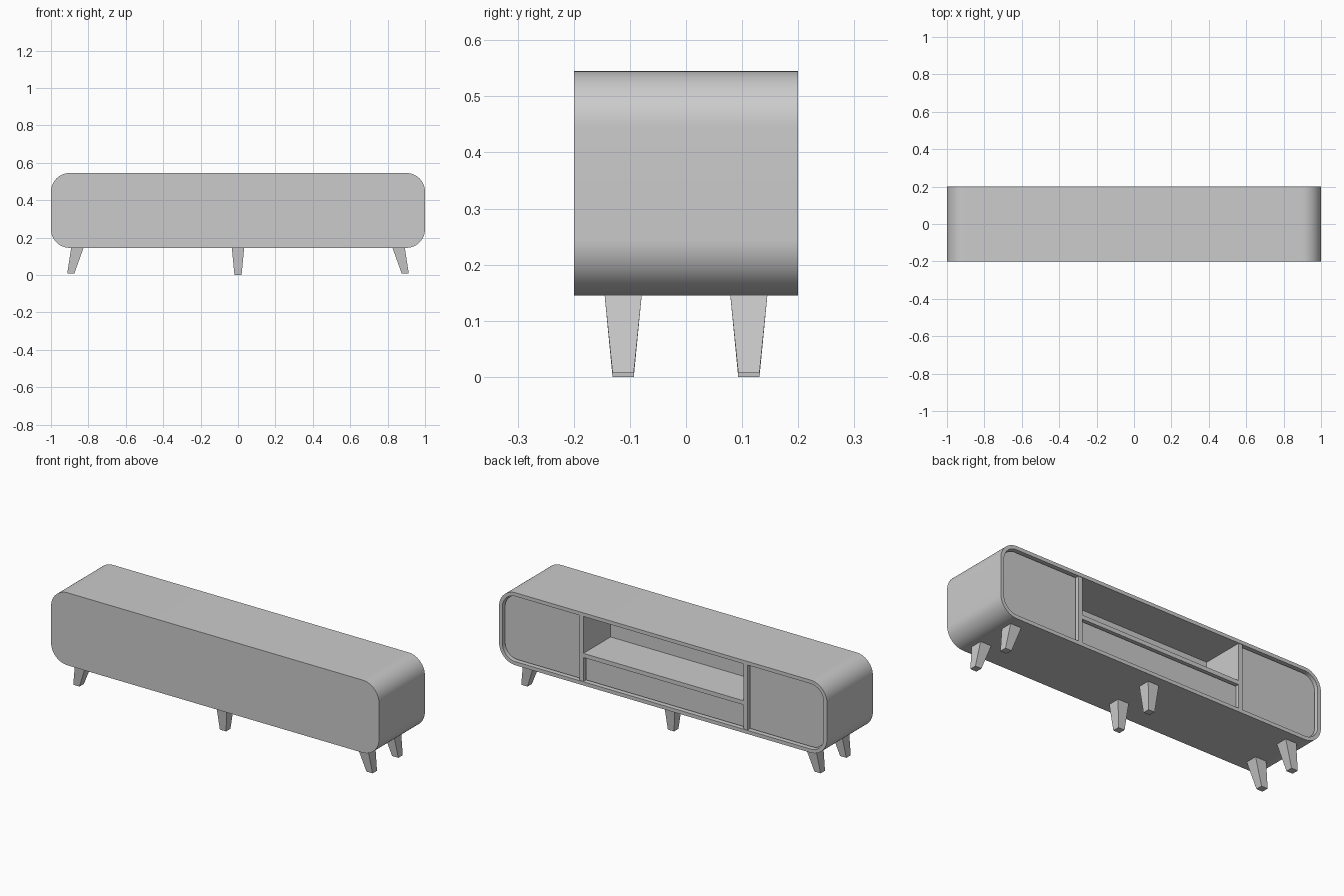
import bpy, bmesh, math

if "Cube" in bpy.data.objects:
    bpy.data.objects.remove(bpy.data.objects["Cube"])

Z0, Z1 = 0.145, 0.545      # cabinet bottom and top
WALL, GAP, R = 0.02, 0.005, 0.1


def rounded(x0, x1, z0, z1, rl, rr, n=14):
    """Rectangle outline in XZ with radius rl on the left and rr on the right corners."""
    pts = []
    corners = [(x1, z1, -1, -1, rr, 0), (x0, z1, 1, -1, rl, 90),
               (x0, z0, 1, 1, rl, 180), (x1, z0, -1, 1, rr, 270)]
    for x, z, sx, sz, r, start in corners:
        steps = n if r else 0
        for i in range(steps + 1):
            a = math.radians(start + (90 * i / steps if steps else 0))
            pts.append((x + sx * r + r * math.cos(a), z + sz * r + r * math.sin(a)))
    return pts


def loft(name, sections, smooth=True):
    """Join matching vertex loops in order and cap both ends."""
    bm = bmesh.new()
    rings = [[bm.verts.new(p) for p in s] for s in sections]
    n = len(rings[0])
    for a, b in zip(rings, rings[1:]):
        for i in range(n):
            j = (i + 1) % n
            bm.faces.new((a[i], a[j], b[j], b[i]))
    bm.faces.new(rings[0])
    bm.faces.new(rings[-1])
    bmesh.ops.recalc_face_normals(bm, faces=bm.faces)
    me = bpy.data.meshes.new(name)
    bm.to_mesh(me)
    bm.free()
    ob = bpy.data.objects.new(name, me)
    bpy.context.collection.objects.link(ob)
    if smooth:
        bpy.ops.object.select_all(action='DESELECT')
        ob.select_set(True)
        bpy.context.view_layer.objects.active = ob
        bpy.ops.object.shade_smooth_by_angle(angle=math.radians(30))
    return ob


def at_y(outline, y):
    return [(x, y, z) for x, z in outline]


def slab(name, x0, x1, z0, z1, y0, y1, rl=0, rr=0):
    o = rounded(x0, x1, z0, z1, rl, rr)
    return loft(name, [at_y(o, y0), at_y(o, y1)], smooth=bool(rl or rr))


# Cabinet: rounded shell, closed at -y and hollowed from +y
outer = rounded(-1, 1, Z0, Z1, R, R)
inner = rounded(-1 + WALL, 1 - WALL, Z0 + WALL, Z1 - WALL, R - WALL, R - WALL)
loft("cabinet_shell", [at_y(outer, -0.2), at_y(outer, 0.2),
                       at_y(inner, 0.2), at_y(inner, -0.04)])

# Dividers and doors at both ends
DI, DO = 0.488, 0.513
e = WALL + GAP
for side, s in (("left", -1), ("right", 1)):
    a, b = sorted((s * DI, s * DO))
    slab(side + "_divider", a, b, Z0 + WALL, Z1 - WALL, -0.04, 0.197)
    a, b = sorted((s * (DO + GAP), s * (1 - e)))
    slab(side + "_door", a, b, Z0 + e, Z1 - e, 0.165, 0.183,
         rl=R - e if s < 0 else 0, rr=R - e if s > 0 else 0)

# Open shelf with a drawer front below
slab("shelf", -DI, DI, 0.297, 0.32, -0.04, 0.197)
slab("drawer_front", -DI + GAP, DI - GAP, Z0 + e, 0.292, 0.165, 0.183)


# Tapered legs: upright in the middle, splayed at the ends
def leg(name, x_top, x_bottom, y, z_bottom):
    def square(cx, h, z):
        return [(cx + i * h, y + j * h, z) for i, j in ((-1, -1), (1, -1), (1, 1), (-1, 1))]
    loft(name, [square(x_bottom, 0.019, z_bottom), square(x_top, 0.033, Z0)], smooth=False)


for row, y in (("front", -0.112), ("back", 0.112)):
    leg(row + "_middle_leg", 0, 0, y, 0)
    for side, s in (("left", -1), ("right", 1)):
        leg(f"{row}_{side}_leg", s * 0.859, s * 0.894, y, 0.008)
